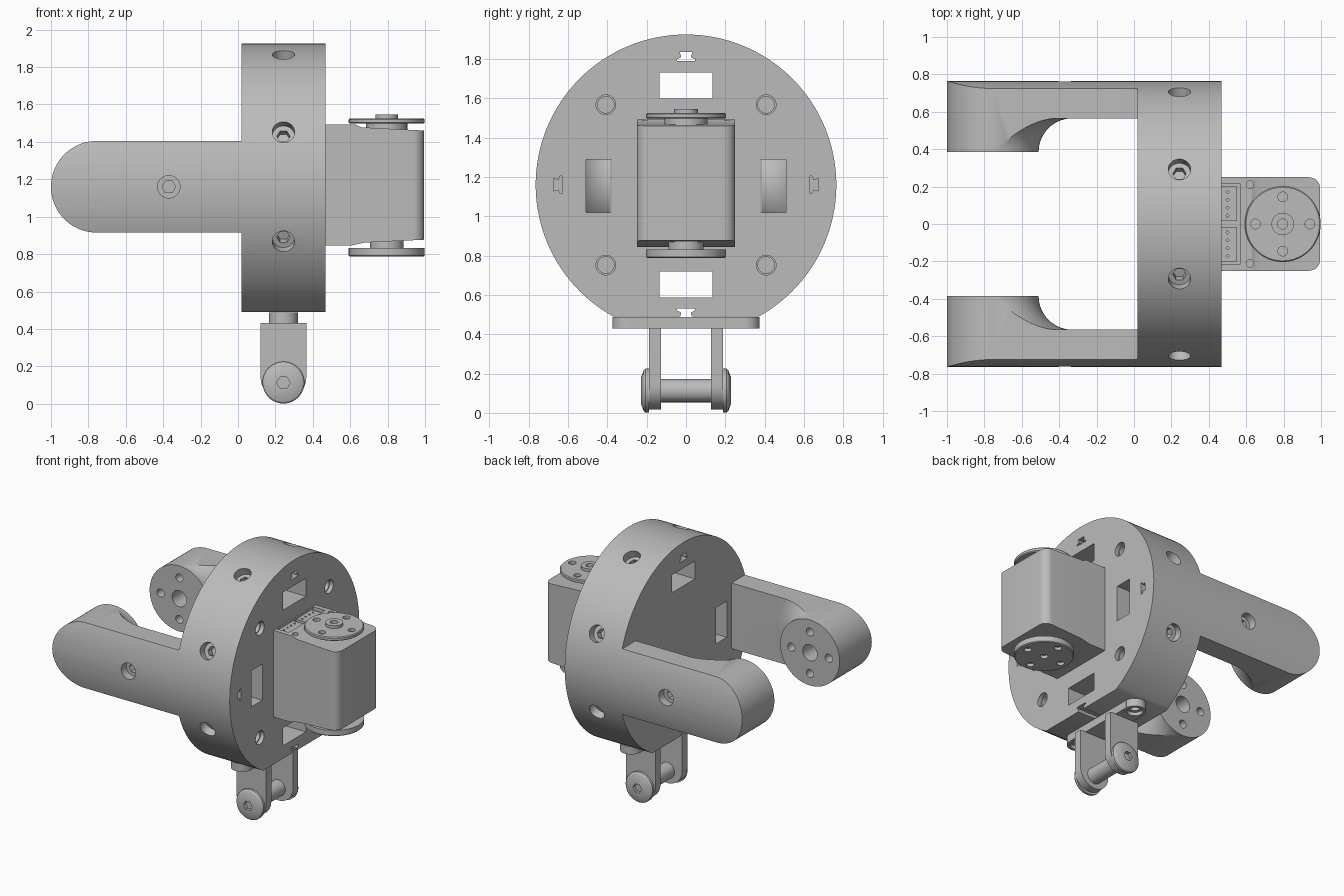
import bpy, bmesh
from math import pi, sin, cos, radians
from mathutils import Matrix, Vector

old = bpy.data.objects.get("Cube")
if old:
    bpy.data.objects.remove(old)

grey = bpy.data.materials.new("plain grey")
grey.use_nodes = True
GREY = (0.5, 0.5, 0.5, 1)
grey.diffuse_color = GREY
grey.node_tree.nodes["Principled BSDF"].inputs["Base Color"].default_value = GREY

# Planes for flat profiles: columns are the world directions of profile x, y and depth
FRONT = Matrix(((1, 0, 0, 0), (0, 0, -1, 0), (0, 1, 0, 0), (0, 0, 0, 1)))
SIDE = Matrix(((0, 0, 1, 0), (1, 0, 0, 0), (0, 1, 0, 0), (0, 0, 0, 1)))
PLAN = Matrix.Identity(4)
X, Y, Z = Vector((1, 0, 0)), Vector((0, 1, 0)), Vector((0, 0, 1))
CZ = 1.16       # height of the disc centre
RIM = 0.765     # disc radius
MID = 0.243     # x of the disc mid plane


def finish(bm, name):
    bmesh.ops.recalc_face_normals(bm, faces=bm.faces)
    mesh = bpy.data.meshes.new(name)
    bm.to_mesh(mesh)
    bm.free()
    ob = bpy.data.objects.new(name, mesh)
    bpy.context.collection.objects.link(ob)
    mesh.materials.append(grey)
    return ob


def prism(name, points, near, far, plane):
    """Extrude a flat outline between two depths."""
    bm = bmesh.new()
    face = bm.faces.new([bm.verts.new((x, y, near)) for x, y in points])
    top = bmesh.ops.extrude_face_region(bm, geom=[face])["geom"]
    verts = [v for v in top if isinstance(v, bmesh.types.BMVert)]
    bmesh.ops.translate(bm, verts=verts, vec=(0, 0, far - near))
    bm.transform(plane)
    return finish(bm, name)


def box(name, x, y, z):
    corners = [(x[0], y[0]), (x[1], y[0]), (x[1], y[1]), (x[0], y[1])]
    return prism(name, corners, z[0], z[1], PLAN)


def lathe(name, profile, loc, axis, segs=48):
    """Spin (radius, height) points around an axis; both ends are capped."""
    bm = bmesh.new()
    rings = [[bm.verts.new((r * cos(2 * pi * i / segs), r * sin(2 * pi * i / segs), h))
              for i in range(segs)] for r, h in profile]
    for a, b in zip(rings, rings[1:]):
        for i in range(segs):
            j = (i + 1) % segs
            bm.faces.new((a[i], a[j], b[j], b[i]))
    bm.faces.new(rings[0])
    bm.faces.new(rings[-1])
    turn = Vector(axis).to_track_quat('Z', 'Y').to_matrix().to_4x4()
    bm.transform(Matrix.Translation(loc) @ turn)
    return finish(bm, name)


def rod(name, r, h0, h1, loc, axis, segs=48):
    return lathe(name, [(r, h0), (r, h1)], loc, axis, segs)


def carve(target, *tools, how='DIFFERENCE'):
    for tool in tools:
        mod = target.modifiers.new("carve", 'BOOLEAN')
        mod.operation, mod.solver, mod.object = how, 'EXACT', tool
        with bpy.context.temp_override(object=target, active_object=target):
            bpy.ops.object.modifier_apply(modifier=mod.name)
        bpy.data.objects.remove(tool)
    return target


def mirror_y(ob):
    mod = ob.modifiers.new("mirror", 'MIRROR')
    mod.use_axis = (False, True, False)


def screw_hole(target, loc, outward):
    """Counterbored hole with a hexagonal socket at its floor."""
    carve(target, rod("bore", 0.06, -0.06, 0.1, loc, outward, 32),
          rod("socket", 0.036, -0.11, 0, loc, outward, 6))


def arc(cx, cy, r, start, end, steps=16):
    angles = [radians(start + (end - start) * i / steps) for i in range(steps + 1)]
    return [(cx + r * cos(a), cy + r * sin(a)) for a in angles]


# Main disc with a flat bottom
disc = rod("main_disc", RIM, 0.02, 0.467, (0, 0, CZ), X, 128)
carve(disc, box("flat", (-1, 1), (-1, 1), (0, 0.49)))
for s in (-1, 1):
    carve(disc,
          box("slot", (-1, 1), (-0.135, 0.135), sorted((CZ + s * 0.44, CZ + s * 0.573))),
          box("slot", (-1, 1), sorted((s * 0.38, s * 0.51)), (1.02, 1.29)))
    for t in (-1, 1):
        carve(disc, lathe("bolt_hole", [(0.042, -0.2), (0.042, -0.03), (0.05, -0.03), (0.05, 0.1)],
                          (0.467, s * 0.408, CZ + t * 0.408), X, 32))

# Dovetail notches
dovetail = [(-0.045, 0.63), (0.045, 0.63), (0.045, 0.64), (0.024, 0.65), (0.032, 0.675),
            (-0.032, 0.675), (-0.024, 0.65), (-0.045, 0.64)]
for k in range(4):
    place = Matrix.Translation((0, 0, CZ)) @ Matrix.Rotation(k * pi / 2, 4, 'X') @ SIDE
    carve(disc, prism("notch", dovetail, -0.5, 1, place))

# Screws around the rim
for k in range(8):
    a = radians(22.5 + 45 * k)
    out = Vector((0, cos(a), sin(a)))
    if out.z > -0.8:
        screw_hole(disc, Vector((MID, 0, CZ)) + out * RIM, out)

# Arms: rounded plate following the disc rim, with a flared pivot boss
PIVOT = -0.755
arms = prism("arms", arc(PIVOT, CZ, 0.245, 90, 270, 40) + [(0.021, CZ - 0.245), (0.021, CZ + 0.245)],
             -0.9, -0.2, FRONT)
flare = [(0.245, 0.385)] + arc(0.425, 0.385, 0.18, 180, 90, 14) + [(1.2, 0.565), (1.2, 1)]
carve(arms, lathe("flare", flare, (PIVOT, 0, CZ), Y, 96),
      rod("rim", RIM, -2, 1, (0, 0, CZ), X, 128), how='INTERSECT')
carve(arms, rod("pivot_hole", 0.06, 0, 0.55, (PIVOT, 0, CZ), Y))
for k in range(4):
    a = k * pi / 2
    spot = (PIVOT + 0.155 * cos(a), 0, CZ + 0.155 * sin(a))
    carve(arms, rod("small_hole", 0.03, 0, 0.5, spot, Y, 24))
screw_hole(arms, (-0.37, RIM, CZ), Y)
mirror_y(arms)

# Motor body: rounded plan trimmed by its side outline
plan = [(0.44, 0.25), (0.44, -0.25)] + arc(0.935, -0.19, 0.06, -90, 0, 8) + arc(0.935, 0.19, 0.06, 0, 90, 8)
motor = prism("motor_body", plan, 0.7, 1.7, PLAN)
outline = [(0.3, 0.845), (0.6, 0.845), (0.68, 0.862), (1.1, 0.882), (1.1, 1.455),
           (0.66, 1.478), (0.63, 1.492), (0.3, 1.492)]
carve(motor, prism("outline", outline, -1, 1, FRONT), how='INTERSECT')
carve(motor, box("socket_well", (0.468, 0.57), (-0.215, 0.215), (1.45, 1.7)))
for s in (-1, 1):
    carve(motor, rod("case_screw", 0.02, 1.47, 1.6, (0.62, s * 0.21, 0), Z, 20))

# Cable sockets with rows of pins
for s, side in ((-1, "right"), (1, "left")):
    sock = box("cable_socket_" + side, (0.468, 0.55), sorted((s * 0.015, s * 0.2)), (1.44, 1.475))
    for k in range(4):
        carve(sock, rod("pin", 0.008, 1.46, 1.6, (0.5, s * (0.045 + 0.042 * k), 0), Z, 8))

# Turning horns above and below the motor
AXLE = 0.795
top_horn = lathe("top_horn", [(0.11, 1.44), (0.11, 1.497), (0.195, 1.497), (0.203, 1.503),
                              (0.203, 1.52), (0.197, 1.526), (0.06, 1.526), (0.06, 1.547)],
                 (AXLE, 0, 0), Z, 64)
low_horn = lathe("bottom_horn", [(0.09, 0.9), (0.09, 0.832), (0.203, 0.832), (0.203, 0.793),
                                 (0.197, 0.787)], (AXLE, 0, 0), Z, 64)
for horn, z0, z1 in ((top_horn, 1.505, 1.7), (low_horn, 0.7, 0.81)):
    carve(horn, rod("centre_hole", 0.027, z0, z1, (AXLE, 0, 0), Z, 24))
    for k in range(4):
        a = k * pi / 2
        carve(horn, rod("horn_hole", 0.026, z0, z1,
                        (AXLE + 0.145 * cos(a), 0.145 * sin(a), 0), Z, 24))

# Hanging bracket: crossbar, screw ears, legs
crossbar = box("bracket_crossbar", (MID - 0.078, MID + 0.078), (-0.3, 0.3), (0.43, 0.489))
ears = rod("bracket_ears", 0.077, 0.429, 0.489, (MID, 0.298, 0), Z)
for s in (-1, 1):
    carve(crossbar, rod("ear_space", 0.07, 0.3, 0.6, (MID, s * 0.298, 0), Z))
carve(ears, lathe("ear_bore", [(0.055, 0.3), (0.055, 0.455), (0.032, 0.455), (0.032, 0.48)],
                  (MID, 0.298, 0), Z, 32))
legs = prism("bracket_legs", [(MID + 0.122, 0.432), (MID - 0.122, 0.432)]
             + arc(MID, 0.14, 0.122, 180, 360, 24), -0.188, -0.128, FRONT)
mirror_y(ears)
mirror_y(legs)

# Cross pin and its domed heads
rod("cross_pin", 0.059, -0.19, 0.19, (MID, 0, 0.113), Y)
heads = lathe("pin_heads", [(0.112, 0.187), (0.112, 0.205), (0.104, 0.215), (0.065, 0.23)],
              (MID, 0, 0.113), Y)
carve(heads, rod("socket", 0.036, 0.205, 0.3, (MID, 0, 0.113), Y, 6))
mirror_y(heads)

# Smooth shading with crisp edges
for ob in bpy.context.collection.objects:
    ob.select_set(ob.type == 'MESH')
bpy.context.view_layer.objects.active = disc
bpy.ops.object.shade_smooth_by_angle(angle=radians(30))
